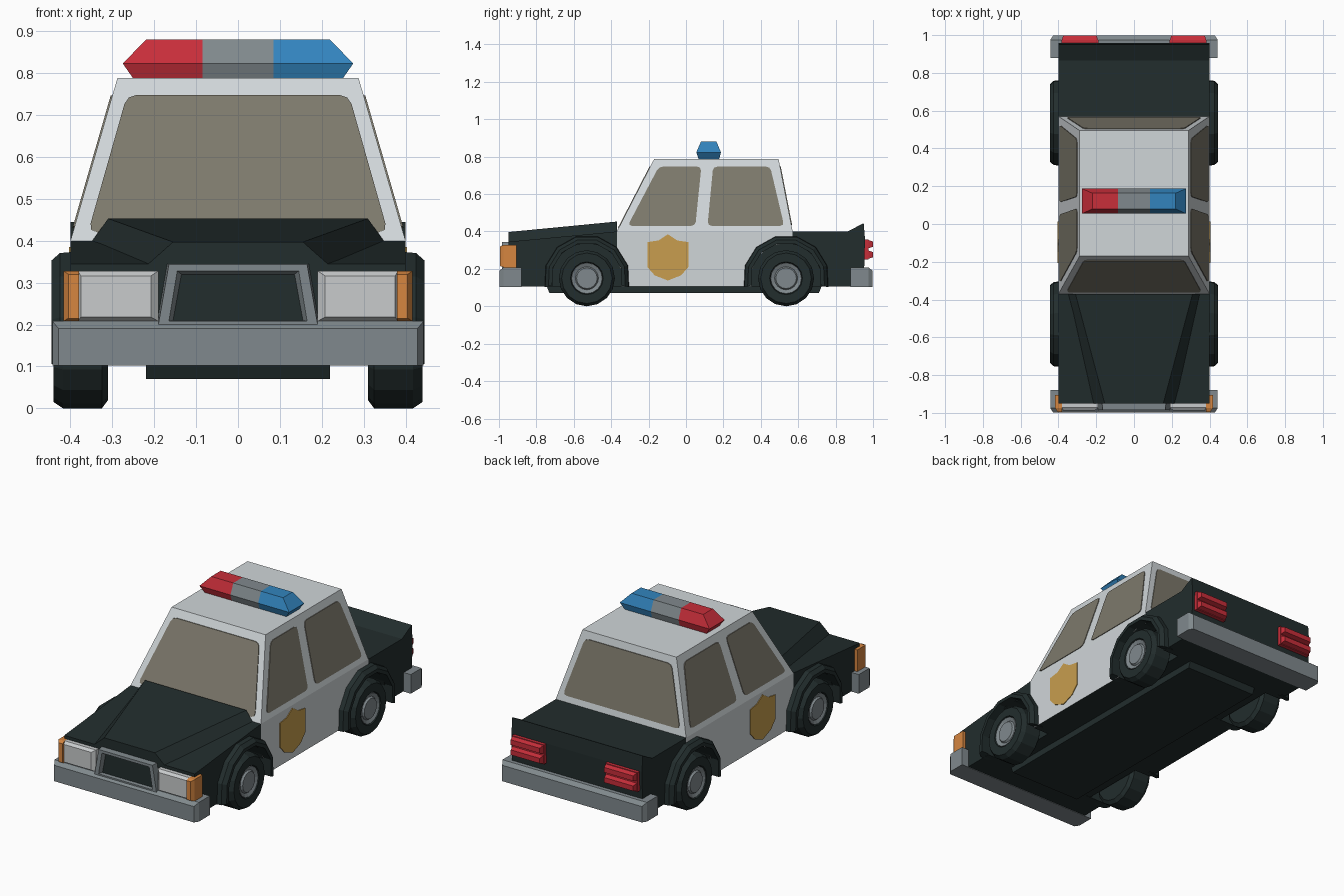
import bpy, bmesh, math
from mathutils import Vector

if "Cube" in bpy.data.objects:
    bpy.data.objects.remove(bpy.data.objects["Cube"])


def material(name, r, g, b):
    m = bpy.data.materials.new(name)
    lin = [((c / 255 + 0.055) / 1.055) ** 2.4 for c in (r, g, b)]
    m.diffuse_color = (*lin, 1)
    m.use_nodes = True
    m.node_tree.nodes["Principled BSDF"].inputs["Base Color"].default_value = m.diffuse_color
    return m


BLACK = material("black paint", 34, 45, 45)
WHITE = material("white paint", 208, 214, 217)
GREY = material("grey metal", 128, 137, 141)
GLASS = material("window glass", 125, 121, 108)
RED = material("red lamp", 200, 46, 58)
BLUE = material("blue lamp", 50, 132, 190)
ORANGE = material("orange lamp", 214, 134, 64)
GOLD = material("gold badge", 200, 158, 78)
LAMP = material("headlight white", 200, 203, 204)


def loft(name, rings, mats, rule=None, cuts=(), closed=False):
    """Skin rings of equal length; cap the ends, or join last to first if closed.
    cuts: (point, normal) planes; rule(centre, normal) gives material index."""
    bm = bmesh.new()
    vs = [[bm.verts.new(p) for p in ring] for ring in rings]
    n = len(vs[0])
    pairs = list(zip(vs, vs[1:])) + ([(vs[-1], vs[0])] if closed else [])
    for a, b in pairs:
        for i in range(n):
            j = (i + 1) % n
            bm.faces.new((a[i], a[j], b[j], b[i]))
    if not closed:
        bm.faces.new(vs[0])
        bm.faces.new(vs[-1])
    for co, no in cuts:
        bmesh.ops.bisect_plane(bm, geom=bm.verts[:] + bm.edges[:] + bm.faces[:],
                               plane_co=co, plane_no=no)
    bmesh.ops.recalc_face_normals(bm, faces=bm.faces[:])
    if rule:
        for f in bm.faces:
            f.material_index = rule(f.calc_center_median(), f.normal)
    me = bpy.data.meshes.new(name)
    bm.to_mesh(me)
    bm.free()
    for m in mats:
        me.materials.append(m)
    ob = bpy.data.objects.new(name, me)
    bpy.context.collection.objects.link(ob)
    return ob


def rect_z(x0, x1, y0, y1, z):
    return [(x0, y0, z), (x1, y0, z), (x1, y1, z), (x0, y1, z)]


def rect_y(x0, x1, z0, z1, y):
    return [(x0, y, z0), (x1, y, z0), (x1, y, z1), (x0, y, z1)]


def rounded(pts, r=0.022):
    """Soften polygon corners with three points each."""
    out = []
    for i, p in enumerate(pts):
        p = Vector(p)
        a = (Vector(pts[i - 1]) - p).normalized() * r
        b = (Vector(pts[(i + 1) % len(pts)]) - p).normalized() * r
        out += [p + a, p + (a + b) * 0.28, p + b]
    return out


def plate(name, pts, place, mat):
    loft(name, [[place(u, v, o) for u, v in pts] for o in (-0.003, 0.004)], [mat])


AXLES = {"front": -0.53, "rear": 0.535}
HUB_Z = 0.15

# Body: side profile with wheel arches, white doors between black ends
profile = [(-0.95, 0.105)]
for cy in AXLES.values():
    for i in range(9):
        a = math.radians(193.7 - 207.4 * i / 8)
        profile.append((cy + 0.19 * math.cos(a), HUB_Z + 0.19 * math.sin(a)))
profile += [(0.95, 0.105), (0.957, 0.36), (0.95, 0.445), (0.865, 0.40),
            (-0.37, 0.40), (-0.95, 0.345)]
loft("body", [[(x, y, z) for y, z in profile] for x in (-0.40, 0.40)], [BLACK, WHITE],
     rule=lambda c, n: int(-0.37 < c.y < 0.57 and abs(n.x) > 0.9),
     cuts=[((0, -0.37, 0), (0, 1, 0)), ((0, 0.57, 0), (0, 1, 0))])
loft("inner_body", [rect_z(-0.30, 0.30, -0.8, 0.8, z) for z in (0.106, 0.34)], [BLACK])
loft("underbody", [rect_z(-0.22, 0.22, -0.73, 0.71, 0.07),
                   rect_z(-0.22, 0.22, -0.75, 0.73, 0.12)], [BLACK])

# Raised hood panel, widening toward the windscreen
loft("hood", [[(-0.225, -0.95, 0.335), (0.225, -0.95, 0.335), (0.155, -0.95, 0.397), (-0.155, -0.95, 0.397)],
              [(-0.355, -0.37, 0.39), (0.355, -0.37, 0.39), (0.31, -0.37, 0.453), (-0.31, -0.37, 0.453)]],
     [BLACK])

# Cabin
loft("cabin", [rect_z(-0.40, 0.40, -0.37, 0.57, 0.39),
               rect_z(-0.40, 0.40, -0.37, 0.57, 0.40),
               rect_z(-0.288, 0.288, -0.17, 0.495, 0.788)], [WHITE])


def t(z):
    return (z - 0.40) / 0.388


# Windscreen and rear window
front_glass = rounded([(-0.358, 0.42), (0.358, 0.42), (0.265, 0.748), (-0.265, 0.748)])
plate("windscreen", front_glass, lambda u, z, o: (u, -0.37 + 0.2 * t(z) - o, z), GLASS)
rear_glass = rounded([(-0.358, 0.435), (0.358, 0.435), (0.265, 0.748), (-0.265, 0.748)])
plate("rear_window", rear_glass, lambda u, z, o: (u, 0.57 - 0.075 * t(z) + o, z), GLASS)

# Light bar, coloured by position along x
loft("light_bar", [rect_z(-0.245, 0.245, 0.07, 0.175, 0.78),
                   rect_z(-0.275, 0.275, 0.055, 0.187, 0.823),
                   rect_z(-0.22, 0.22, 0.08, 0.163, 0.88)], [RED, GREY, BLUE],
     rule=lambda c, n: 0 if c.x < -0.085 else 2 if c.x > 0.085 else 1,
     cuts=[((-0.085, 0, 0), (1, 0, 0)), ((0.085, 0, 0), (1, 0, 0))])

# Bumpers
for name, s in (("front_bumper", -1), ("rear_bumper", 1)):
    loft(name, [rect_y(-0.443, 0.443, 0.102, 0.208, s * 0.88),
                rect_y(-0.443, 0.443, 0.102, 0.208, s * 0.975),
                rect_y(-0.428, 0.428, 0.102, 0.19, s * 0.998)], [GREY])


# Grille
def trapezoid(bottom, top, z0, z1, y):
    return [(-bottom, y, z0), (bottom, y, z0), (top, y, z1), (-top, y, z1)]


loft("grille_frame", [trapezoid(0.195, 0.17, 0.2, 0.345, -0.94),
                      trapezoid(0.19, 0.165, 0.2, 0.343, -0.985),
                      trapezoid(0.165, 0.145, 0.208, 0.328, -0.985),
                      trapezoid(0.155, 0.135, 0.21, 0.32, -0.962)], [GREY])
loft("grille", [trapezoid(0.155, 0.135, 0.21, 0.32, y) for y in (-0.955, -0.965)], [BLACK])

# Parts repeated on both sides
for side, s in (("right", 1), ("left", -1)):
    side_place = lambda y, z, o: (s * (0.40 - 0.112 * t(z) + o), y, z)
    plate(side + "_front_window",
          rounded([(-0.312, 0.43), (0.05, 0.43), (0.082, 0.747), (-0.145, 0.747)]), side_place, GLASS)
    plate(side + "_rear_window",
          rounded([(0.115, 0.43), (0.525, 0.43), (0.45, 0.747), (0.145, 0.747)]), side_place, GLASS)

    # Door shield badge
    half = [(0.05, 0.352), (0.11, 0.343), (0.11, 0.21), (0.07, 0.165)]
    shield = [(0, 0.385)] + half + [(0, 0.138)] + [(-a, b) for a, b in half[::-1]]
    plate(side + "_badge", [(-0.097 + a, b) for a, b in shield],
          lambda y, z, o: (s * (0.40 + o), y, z), GOLD)

    # Headlight and corner indicator
    loft(side + "_headlight", [rect_y(s * 0.19, s * 0.382, 0.208, 0.328, -0.94),
                               rect_y(s * 0.19, s * 0.382, 0.208, 0.328, -0.972),
                               rect_y(s * 0.208, s * 0.375, 0.218, 0.316, -0.988)], [LAMP])
    loft(side + "_indicator", [rect_y(s * 0.38, s * 0.417, 0.208, 0.328, -0.905),
                               rect_y(s * 0.38, s * 0.417, 0.208, 0.328, -0.975),
                               rect_y(s * 0.38, s * 0.405, 0.215, 0.32, -0.994)], [ORANGE])

    # Tail light: two stacked bars on a backing
    loft(side + "_tail_light", [rect_y(s * 0.188, s * 0.385, 0.25, 0.358, y) for y in (0.94, 0.975)], [RED])
    for k, z0 in (("lower", 0.252), ("upper", 0.308)):
        loft(f"{side}_{k}_tail_bar", [rect_y(s * 0.19, s * 0.383, z0, z0 + 0.048, 0.97),
                                      rect_y(s * 0.198, s * 0.375, z0 + 0.01, z0 + 0.038, 0.999)], [RED])

    for end, cy in AXLES.items():
        # Wheel arch flare: section swept round the axle
        section = [(0.19, 0.31), (0.232, 0.38), (0.228, 0.425), (0.21, 0.445), (0.19, 0.445)]
        rings = []
        for i in range(8):
            a = math.radians(192 - 204 * i / 7)
            rings.append([(s * x, cy + r * math.cos(a), HUB_Z + r * math.sin(a)) for r, x in section])
        loft(f"{side}_{end}_arch", rings, [BLACK])

        # Wheel: lathed tyre and grey hub
        tyre = [(0.13, 0.31), (0.15, 0.325), (0.15, 0.418), (0.135, 0.44), (0.088, 0.44), (0.08, 0.425)]
        hub = [(0.086, 0.42), (0.082, 0.437), (0.062, 0.428), (0.055, 0.438)]
        for part, prof, mat in (("tyre", tyre, BLACK), ("hub", hub, GREY)):
            loft(f"{side}_{end}_{part}",
                 [[(s * x, cy + r * math.sin(i * math.pi / 8), HUB_Z + r * math.cos(i * math.pi / 8))
                   for i in range(16)] for r, x in prof], [mat])
